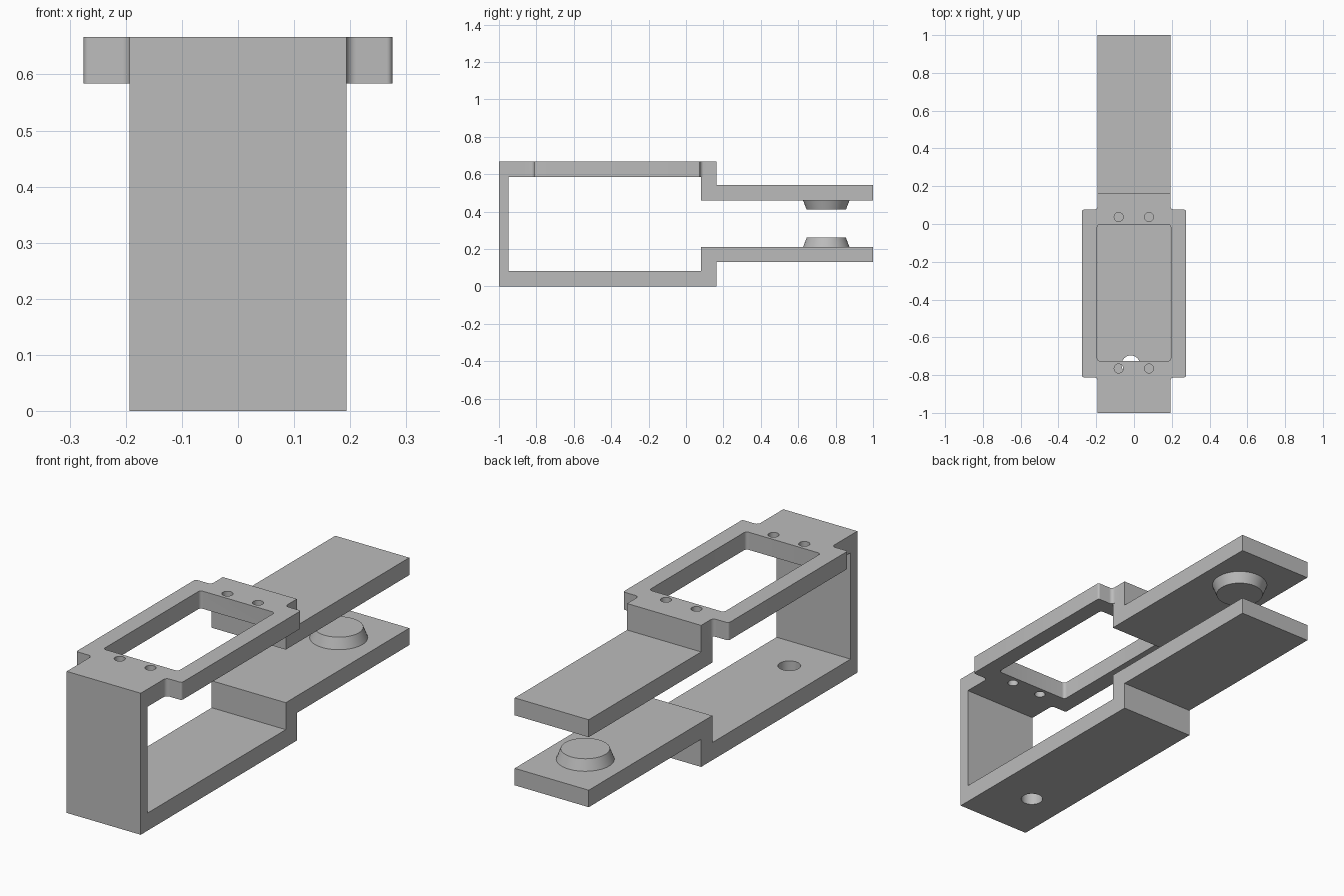
import bpy, bmesh, math
from mathutils import Vector, Matrix

cube = bpy.data.objects.get("Cube")
if cube:
    bpy.data.objects.remove(cube, do_unlink=True)

GREY = (0.5, 0.5, 0.5, 1)
mat = bpy.data.materials.new("plain grey")
mat.use_nodes = True
mat.diffuse_color = GREY
mat.node_tree.nodes["Principled BSDF"].inputs["Base Color"].default_value = GREY

HALF = 0.193            # half width of the strap
TOP, PLATE = 0.667, 0.083


def add_object(name, bm):
    bmesh.ops.recalc_face_normals(bm, faces=bm.faces)
    mesh = bpy.data.meshes.new(name)
    bm.to_mesh(mesh)
    bm.free()
    mesh.materials.append(mat)
    obj = bpy.data.objects.new(name, mesh)
    bpy.context.collection.objects.link(obj)
    return obj


def prism(name, points, offset):
    """Extrude a closed polygon of 3D points."""
    bm = bmesh.new()
    face = bm.faces.new([bm.verts.new(p) for p in points])
    new = bmesh.ops.extrude_face_region(bm, geom=[face])["geom"]
    bmesh.ops.translate(bm, vec=offset,
                        verts=[v for v in new if isinstance(v, bmesh.types.BMVert)])
    return add_object(name, bm)


def rounded(corners, steps=6):
    """Round the (x, y, radius) corners of a right-angled outline."""
    out = []
    for i, (x, y, r) in enumerate(corners):
        p = Vector((x, y))
        a = (Vector(corners[i - 1][:2]) - p).normalized() * r
        b = (Vector(corners[(i + 1) % len(corners)][:2]) - p).normalized() * r
        if r == 0:
            out.append(p)
            continue
        for k in range(steps + 1):
            t = math.pi / 2 * k / steps
            out.append(p + a + b - b * math.cos(t) - a * math.sin(t))
    return out


def cone(name, x, y, z, r1, r2, height, segments=48):
    bm = bmesh.new()
    bmesh.ops.create_cone(bm, cap_ends=True, segments=segments, radius1=r1,
                          radius2=r2, depth=height,
                          matrix=Matrix.Translation((x, y, z)))
    return add_object(name, bm)


def combine(target, other, operation):
    mod = target.modifiers.new("join", "BOOLEAN")
    mod.operation, mod.object, mod.solver = operation, other, "EXACT"
    bpy.context.view_layer.objects.active = target
    bpy.ops.object.modifier_apply(modifier=mod.name)
    bpy.data.objects.remove(other, do_unlink=True)


# Strap: folded side profile with two stepped jaws
lower = [(-1, 0), (0.163, 0), (0.163, 0.13), (1, 0.13),
         (1, 0.21), (0.08, 0.21), (0.08, PLATE), (-0.95, PLATE)]
upper = [(-0.95, TOP - PLATE), (0.08, TOP - PLATE), (0.08, 0.46), (1, 0.46),
         (1, 0.542), (0.163, 0.542), (0.163, TOP), (-1, TOP)]
strap = prism("clamp_body", [(-HALF, y, z) for y, z in lower + upper], (2 * HALF, 0, 0))

# Wide frame around the window, blended into the strap
WING, FRONT, BACK, R = 0.275, -0.812, 0.076, 0.018
right_side = [(HALF, FRONT - 0.05, 0), (HALF, FRONT, R), (WING, FRONT, 0.01),
              (WING, BACK, 0.01), (HALF, BACK, R), (HALF, BACK + 0.05, 0)]
left_side = [(-x, y, r) for x, y, r in reversed(right_side)]
frame = prism("frame", [(p.x, p.y, TOP - PLATE) for p in rounded(right_side + left_side)],
              (0, 0, PLATE))
combine(strap, frame, "UNION")

# Window, screw holes and cable hole
W = 0.195
window = rounded([(-W, -0.725, 0.015), (W, -0.725, 0.015), (W, -0.003, 0.015), (-W, -0.003, 0.015)])
combine(strap, prism("window_cutter", [(p.x, p.y, 0.55) for p in window], (0, 0, 0.2)), "DIFFERENCE")
for x in (-0.081, 0.079):
    for y in (-0.765, 0.037):
        combine(strap, cone("screw_cutter", x, y, 0.62, 0.024, 0.024, 0.14, 24), "DIFFERENCE")
combine(strap, cone("cable_cutter", -0.017, -0.745, 0.04, 0.049, 0.049, 0.2, 32), "DIFFERENCE")

# Tapered pads facing each other between the jaws
lower_pad = cone("lower_pad", 0, 0.75, 0.234, 0.125, 0.105, 0.052)
upper_pad = cone("upper_pad", 0, 0.75, 0.436, 0.105, 0.125, 0.052)

# Smooth the round surfaces, keep edges sharp
bpy.ops.object.select_all(action="DESELECT")
for obj in (strap, lower_pad, upper_pad):
    obj.select_set(True)
bpy.context.view_layer.objects.active = strap
bpy.ops.object.shade_smooth_by_angle(angle=math.radians(30))
